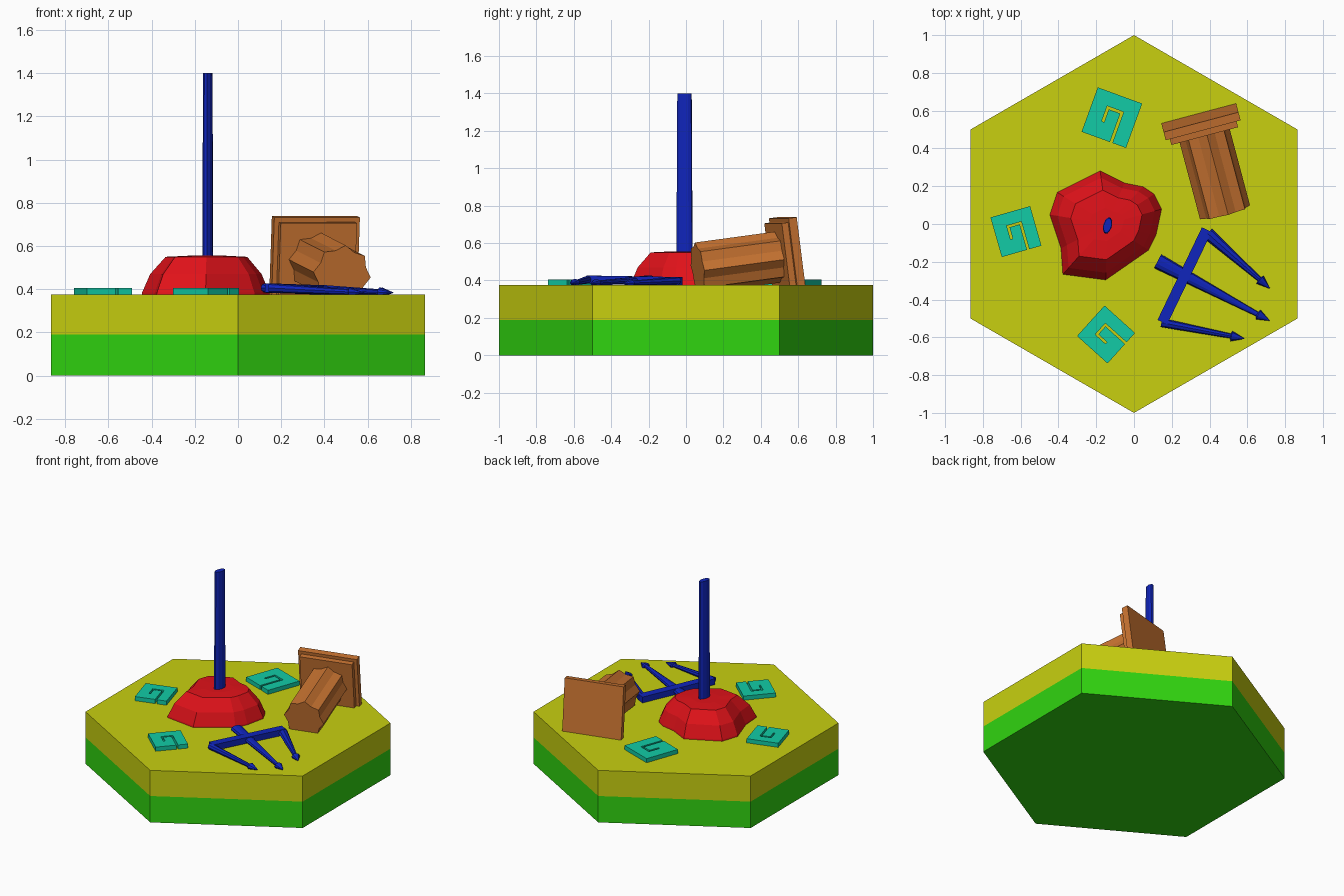
import bpy, math
from mathutils import Vector, Matrix

if "Cube" in bpy.data.objects:
    bpy.data.objects.remove(bpy.data.objects["Cube"])


def material(name, rgb):
    m = bpy.data.materials.new(name)
    m.diffuse_color = (*rgb, 1)
    m.use_nodes = True
    m.node_tree.nodes["Principled BSDF"].inputs["Base Color"].default_value = m.diffuse_color
    return m


GREEN = material("green", (0.03, 0.66, 0.005))
YELLOW = material("yellow", (0.58, 0.63, 0.005))
RED = material("red", (0.75, 0.006, 0.01))
TEAL = material("teal", (0.006, 0.60, 0.38))
BLUE = material("blue", (0.005, 0.018, 0.50))
ORANGE = material("orange", (0.57, 0.17, 0.03))


def loft(name, rings, mat, matrix=None):
    """Skin a list of equal-length point rings and cap both ends."""
    n = len(rings[0])
    verts = [tuple(p) for r in rings for p in r]
    faces = [tuple(range(n))[::-1],
             tuple(range(n * (len(rings) - 1), n * len(rings)))]
    for k in range(len(rings) - 1):
        for i in range(n):
            j = (i + 1) % n
            faces.append((k * n + i, k * n + j, (k + 1) * n + j, (k + 1) * n + i))
    me = bpy.data.meshes.new(name)
    me.from_pydata(verts, [], faces)
    me.materials.append(mat)
    ob = bpy.data.objects.new(name, me)
    bpy.context.collection.objects.link(ob)
    if matrix:
        ob.matrix_world = matrix
    return ob


def prism(name, outline, z0, z1, mat, matrix=None):
    return loft(name, [[(x, y, z) for x, y in outline] for z in (z0, z1)], mat, matrix)


def polygon(n, rx, ry=None, phase=0.0):
    ry = ry or rx
    return [(rx * math.cos(phase + math.tau * i / n), ry * math.sin(phase + math.tau * i / n))
            for i in range(n)]


def square(size):
    return polygon(4, size / math.sqrt(2), phase=math.pi / 4)


# Hexagonal two-layer base
TOP = 0.375
hexagon = polygon(6, 1.0, phase=math.pi / 2)
prism("base_lower", hexagon, 0, 0.19, GREEN)
prism("base_upper", hexagon, 0.19, TOP, YELLOW)

# Irregular rock mound: the ground outline shrinks towards a flat top
rock = [(-0.18, 0.285), (-0.41, 0.17), (-0.45, 0.05), (-0.39, -0.13), (-0.38, -0.27),
        (-0.15, -0.30), (0.08, -0.14), (0.12, -0.06), (0.15, 0.08), (0.11, 0.16),
        (0.05, 0.20), (-0.05, 0.22)]
cx, cy = -0.14, 0.0
rings = [[(cx + (x - cx) * s, cy + (y - cy) * s, z) for x, y in rock]
         for s, z in ((1, TOP - 0.02), (0.98, TOP + 0.01), (0.86, 0.47), (0.63, 0.55), (0.3, 0.555))]
loft("rock_mound", rings, RED)

# Upright shaft stuck in the rock, oval in section
shaft = Matrix.Translation((-0.14, -0.008, 0)) @ Matrix.Rotation(math.radians(-15), 4, 'Z')
loft("upright_shaft", [[(x * s, y * s, z) for x, y in polygon(10, 0.021, 0.041)]
                       for z, s in ((0.40, 1.12), (1.40, 0.98))], BLUE, shaft)


# Broken trident lying on the base, head slightly tilted to the ground
def beam(name, stations, sides, phase=0.0):
    """stations: x, y, z, half width, half height along a straight run."""
    d = Vector((stations[-1][0] - stations[0][0], stations[-1][1] - stations[0][1], 0)).normalized()
    side, up = Vector((-d.y, d.x, 0)), Vector((0, 0, 1))
    rings = [[Vector((x, y, z)) + side * (a * w) + up * (b * h)
              for a, b in polygon(sides, 1, phase=phase)] for x, y, z, w, h in stations]
    return loft(name, rings, BLUE)


def spear(name, start, tip, w0, sides, z0, z1):
    """Tapered bar ending in a barbed point."""
    length = math.dist(start, tip)
    out = []
    neck = 1 - 0.075 / length
    for t, w in ((0, w0), (neck, 0.013), (neck + 0.01, 0.028), (1, 0.001)):
        out.append((start[0] + (tip[0] - start[0]) * t, start[1] + (tip[1] - start[1]) * t,
                    z0 + (z1 - z0) * t, w, min(w, 0.022)))
    return beam(name, out, sides)


spear("trident_shaft", (0.125, -0.197), (0.718, -0.512), 0.041, 10, 0.406, 0.384)
spear("trident_prong_upper", (0.39, -0.05), (0.72, -0.342), 0.033, 8, 0.398, 0.384)
spear("trident_prong_lower", (0.145, -0.522), (0.585, -0.607), 0.024, 8, 0.406, 0.384)
beam("trident_crossbar", [(0.385, -0.03, 0.397, 0.040, 0.030),
                          (0.15, -0.52, 0.405, 0.040, 0.030)], 4, math.pi / 4)

# Fallen fluted column, local z runs from the plinth face along the shaft
d = Vector((0.255, -0.958, -0.13)).normalized()
u = Vector((0.966, 0.257, 0)).normalized()
v = d.cross(u).normalized()
frame = Matrix((u, v, d)).transposed().to_4x4()
frame.translation = (0.348, 0.565, 0.535)
prism("column_plinth", square(0.41), 0, 0.045, ORANGE, frame)
prism("column_collar", square(0.365), 0.045, 0.08, ORANGE, frame)
flutes = []
for i in range(16):
    r = 0.138 if i % 2 else 0.118
    a = math.tau * i / 16 + 0.3
    flutes.append((r * math.cos(a), r * math.sin(a)))
prism("column_shaft", flutes, 0.08, 0.525, ORANGE, frame)

# Stone tiles, each cut through by a hooked groove
w, l, r, t = 0.028, -0.15, 0.165, 0.17
tile = [(-.5, -.5), (r - w, -.5), (r - w, t - w), (l + w, t - w), (l + w, -.145), (l - w, -.145),
        (l - w, t + w), (r + w, t + w), (r + w, -.5), (.5, -.5), (.5, .5), (-.5, .5)]
for name, x, y, size, angle in (("tile_back", -0.117, 0.563, 0.25, -20),
                                ("tile_left", -0.625, -0.04, 0.218, 16),
                                ("tile_front", -0.148, -0.585, 0.217, 48)):
    place = Matrix.Translation((x, y, 0)) @ Matrix.Rotation(math.radians(angle), 4, 'Z')
    prism(name, [(a * size, b * size) for a, b in tile], TOP - 0.005, 0.405, TEAL, place)
